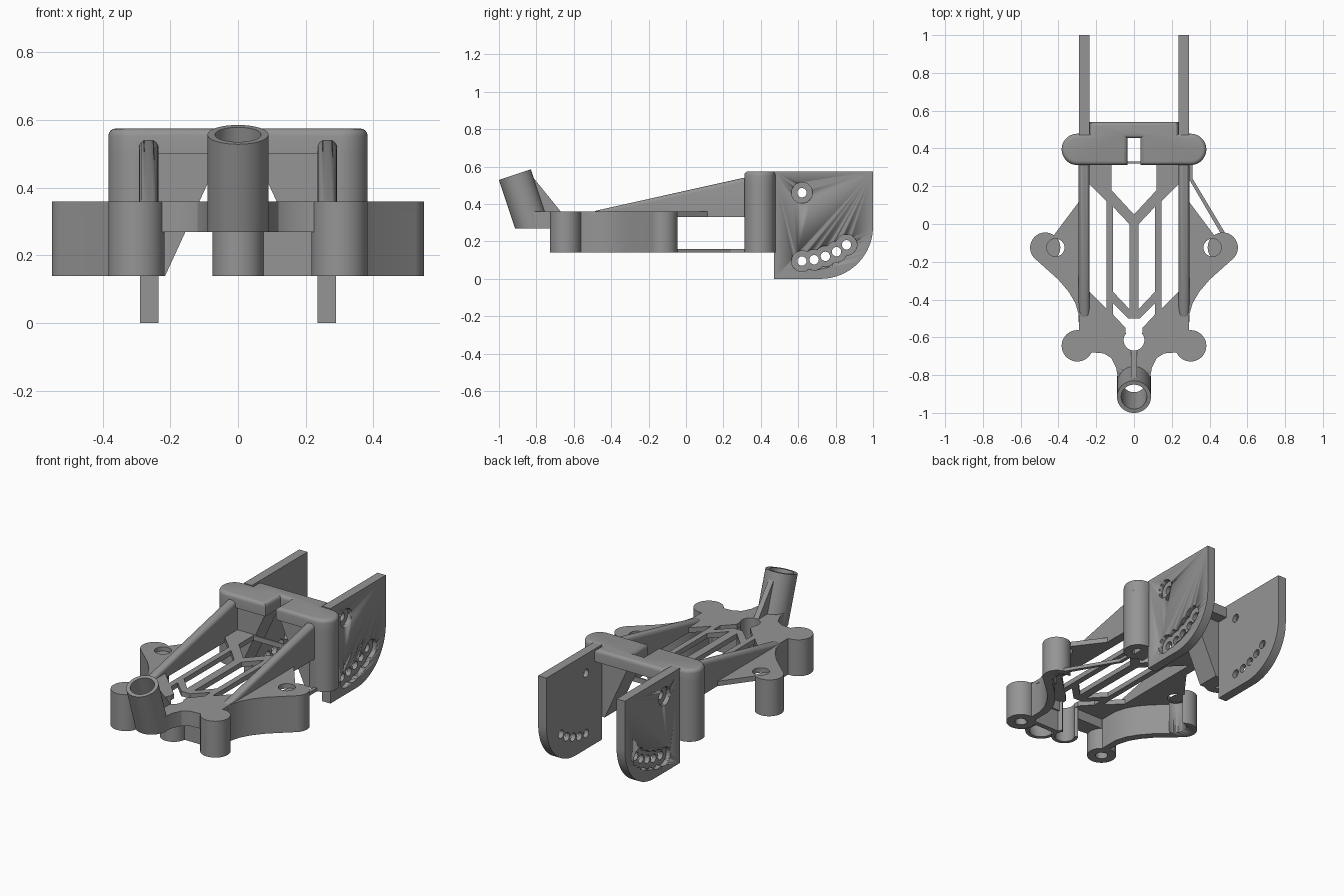
import bpy, bmesh, math
from mathutils import Matrix

if "Cube" in bpy.data.objects:
    bpy.data.objects.remove(bpy.data.objects["Cube"])

grey = bpy.data.materials.new("matte_grey")
grey.diffuse_color = (0.30, 0.30, 0.30, 1)
grey.use_nodes = True
grey.node_tree.nodes["Principled BSDF"].inputs["Base Color"].default_value = grey.diffuse_color
AXES = {"z": Matrix.Identity(4),
        "x": Matrix(((0, 0, 1, 0), (1, 0, 0, 0), (0, 1, 0, 0), (0, 0, 0, 1))),
        "y": Matrix(((1, 0, 0, 0), (0, 0, -1, 0), (0, 1, 0, 0), (0, 0, 0, 1)))}


def arc(cx, cy, r, a0, a1, n=24):
    return [(cx + r * math.cos(math.radians(a0 + (a1 - a0) * i / n)),
             cy + r * math.sin(math.radians(a0 + (a1 - a0) * i / n))) for i in range(n + 1)]


def circle(cx, cy, r, n=40):
    return arc(cx, cy, r, 0, 360, n)[:-1]


def flip(pts):
    return [(-x, y) for x, y in reversed(pts)]


def slab(name, loops, lo, hi, axis="z", bevel_top=0):
    """Extrude a filled outline (with hole loops) between two levels."""
    cu = bpy.data.curves.new(name, "CURVE")
    cu.dimensions, cu.fill_mode, cu.extrude = "2D", "BOTH", (hi - lo) / 2
    for pts in loops:
        sp = cu.splines.new("POLY")
        sp.points.add(len(pts) - 1)
        for p, (x, y) in zip(sp.points, pts):
            p.co = (x, y, 0, 1)
        sp.use_cyclic_u = True
    tmp = bpy.data.objects.new(name + "_curve", cu)
    bpy.context.collection.objects.link(tmp)
    bpy.context.view_layer.update()
    me = bpy.data.meshes.new_from_object(tmp.evaluated_get(bpy.context.evaluated_depsgraph_get()))
    bpy.data.objects.remove(tmp)
    bm = bmesh.new()
    bm.from_mesh(me)
    bmesh.ops.remove_doubles(bm, verts=bm.verts, dist=1e-5)
    bmesh.ops.translate(bm, verts=bm.verts, vec=(0, 0, (lo + hi) / 2))
    bmesh.ops.transform(bm, matrix=AXES[axis], verts=bm.verts)
    bmesh.ops.recalc_face_normals(bm, faces=bm.faces)
    if bevel_top:
        bmesh.ops.dissolve_limit(bm, angle_limit=0.01, verts=bm.verts, edges=bm.edges)
        es = [e for e in bm.edges if len(e.link_faces) == 2 and e.calc_face_angle() > 0.6
              and all(f.normal.z > -0.5 for f in e.link_faces)
              and any(f.normal.z > 0.9 for f in e.link_faces)]
        bmesh.ops.bevel(bm, geom=es, offset=bevel_top, segments=4, profile=0.5, affect="EDGES")
    bm.to_mesh(me)
    bm.free()
    me.name = name
    me.materials.clear()
    me.materials.append(grey)
    ob = bpy.data.objects.new(name, me)
    bpy.context.collection.objects.link(ob)
    return ob


def cut(ob, cutters):
    for c in cutters:
        m = ob.modifiers.new("cut", "BOOLEAN")
        m.operation, m.solver, m.object = "DIFFERENCE", "EXACT", c
        c.hide_render = True
        c.hide_set(True)


# Deck outline
neck = [(0.085, -0.82), (0.095, -0.76), (0.12, -0.71), (0.16, -0.685), (0.22, -0.68), (0.30, -0.68)]
flank = [(0.29, -0.56), (0.29, -0.49), (0.31, -0.42), (0.345, -0.36), (0.40, -0.295)]
ear = arc(0.47, -0.125, 0.08, -50, 125)
half = neck + flank + ear + [(0.29, 0.12), (0.29, 0.33)]
rear_gap = [(0, 0.05), (0.12, 0.18), (0.12, 0.32), (-0.12, 0.32), (-0.12, 0.18)]
outer_gap = [(0.145, 0.12), (0.235, 0.21), (0.235, -0.36), (0.145, -0.45)]
inner_gap = [(0.025, 0.0), (0.11, 0.09), (0.11, -0.36), (0.025, -0.45)]
side = [(0.045, -0.585), (0.045, -0.55), (0.11, -0.48), (0.11, -0.42), (0.03, -0.5)]
keyhole = arc(0, -0.615, 0.055, 145, 395) + side + flip(side)
ear_hole = circle(0.415, -0.125, 0.047)
slab("deck", [half + flip(half), rear_gap, keyhole, outer_gap, flip(outer_gap), inner_gap,
              flip(inner_gap), ear_hole, flip(ear_hole)], 0.33, 0.36)

# Thicker front of the deck and the open ring under the keyhole
front = neck + [(0.29, -0.58), (0.045, -0.58)]
slab("front_block", [front + arc(0, -0.615, 0.055, 35, -215) + flip(front)], 0.27, 0.33)
slab("keyhole_ring", [arc(0, -0.615, 0.076, 140, 400) + arc(0, -0.615, 0.055, 400, 140)], 0.14, 0.33)
slab("cross_web", [[(0.07, -0.62), (0.24, -0.62), (0.24, -0.59), (0.07, -0.59)]], 0.14, 0.28)
slab("side_strut", [[(0.29, 0.24), (0.29, 0.32), (0.31, 0.32), (0.31, 0.24),
                     (0.49, -0.06), (0.465, -0.06)]], 0.14, 0.16)

# Parts mirrored left and right
for s, tag in ((1, "right"), (-1, "left")):
    def m(pts):
        return pts if s > 0 else flip(pts)

    def span(a, b):
        return (a, b) if s > 0 else (-b, -a)

    # Corner and ear posts
    for y, top, part in ((-0.645, 0.36, "front_post"), (0.395, 0.51, "rear_post")):
        post = circle(0.30, y, 0.083)
        slab(f"{part}_{tag}", [m(post), m(circle(0.30, y, 0.035))], 0.14, 0.24)
        slab(f"{part}_upper_{tag}", [m(post)], 0.24, top)
    post = slab(f"ear_post_{tag}", [m(circle(0.47, -0.125, 0.08))], 0.14, 0.335)
    cut(post, [slab(f"ear_cutter_{tag}", [m(circle(0.415, -0.125, 0.06))], 0.1, 0.332)])

    # Curved skirt wall from front post to ear
    outer = [(0.29, -0.62)] + flank + [ear[0]]
    inner = [(x - 0.04, y + 0.025) for x, y in outer]
    slab(f"skirt_wall_{tag}", [m(outer + inner[::-1])], 0.14, 0.335)

    # Sloping rib
    rib = [(-0.52, 0.335), (-0.50, 0.36), (0.33, 0.545), (0.33, 0.33), (0.0, 0.33)]
    slab(f"sloping_rib_{tag}", [rib], *span(0.235, 0.293), "x", 0.024)

    # Rear plate with countersunk holes
    shape = [(0.47, 0.575), (0.47, 0)] + arc(0.72, 0.28, 0.28, -90, 0) + [(1.0, 0.575)]
    spots = [(0.62, 0.46), (0.62, 0.095), (0.685, 0.102), (0.745, 0.12), (0.805, 0.145), (0.858, 0.182)]
    holes = [circle(y, z, 0.025, 24) for y, z in spots]
    slab(f"rear_plate_{tag}", [shape] + holes, *span(0.235, 0.262), "x")
    skin = slab(f"rear_plate_skin_{tag}", [shape], *span(0.262, 0.29), "x")
    cut(skin, [slab(f"recess_cutter_{tag}_{i}", [circle(y, z, 0.056, 32)], *span(0.2, 0.35), "x")
               for i, (y, z) in enumerate(spots)])

    # Slanted web under the tower bar
    web = [(0.30, 0.51), (0.045, 0.51), (0.215, 0.14), (0.30, 0.14)]
    slab(f"tower_web_{tag}", [m(web)], -0.47, -0.33, "y")

# Tower top bar with a front slot
bar = [(0.035, 0.455), (0.035, 0.312)] + arc(0.30, 0.395, 0.083, -90, 90) + [(0.235, 0.478), (0.235, 0.54)]
slab("tower_bar", [bar + flip(bar)], 0.50, 0.575, "z", 0.022)

# Tilted spout tube, trimmed level at the bottom
tilt = Matrix.Translation((0, -0.915, 0.557)) @ Matrix.Rotation(math.radians(18.5), 4, "X")
spout = slab("spout_tube", [circle(0, 0, 0.09, 48), circle(0, 0, 0.068, 48)], -0.42, 0)
spout.data.transform(tilt)
bm = bmesh.new()
bm.from_mesh(spout.data)
res = bmesh.ops.bisect_plane(bm, geom=bm.verts[:] + bm.edges[:] + bm.faces[:],
                             plane_co=(0, 0, 0.27), plane_no=(0, 0, -1), clear_outer=True)
rim = [e for e in res["geom_cut"] if isinstance(e, bmesh.types.BMEdge)]
bmesh.ops.bridge_loops(bm, edges=rim)
bmesh.ops.recalc_face_normals(bm, faces=bm.faces)
bm.to_mesh(spout.data)
bm.free()
bore = slab("bore_cutter", [circle(0, 0, 0.068, 48)], -0.6, 0.1)
bore.data.transform(tilt)
for n in ("deck", "front_block"):
    cut(bpy.data.objects[n], [bore])
slab("spout_rib", [[(-0.84, 0.57), (-0.67, 0.36), (-0.67, 0.33), (-0.76, 0.33)]], -0.016, 0.016, "x")

# Smooth rounded faces, keep sharp edges
for ob in list(bpy.context.scene.objects):
    if not ob.hide_render:
        bpy.ops.object.select_all(action="DESELECT")
        ob.select_set(True)
        bpy.context.view_layer.objects.active = ob
        bpy.ops.object.shade_smooth_by_angle(angle=math.radians(30))
